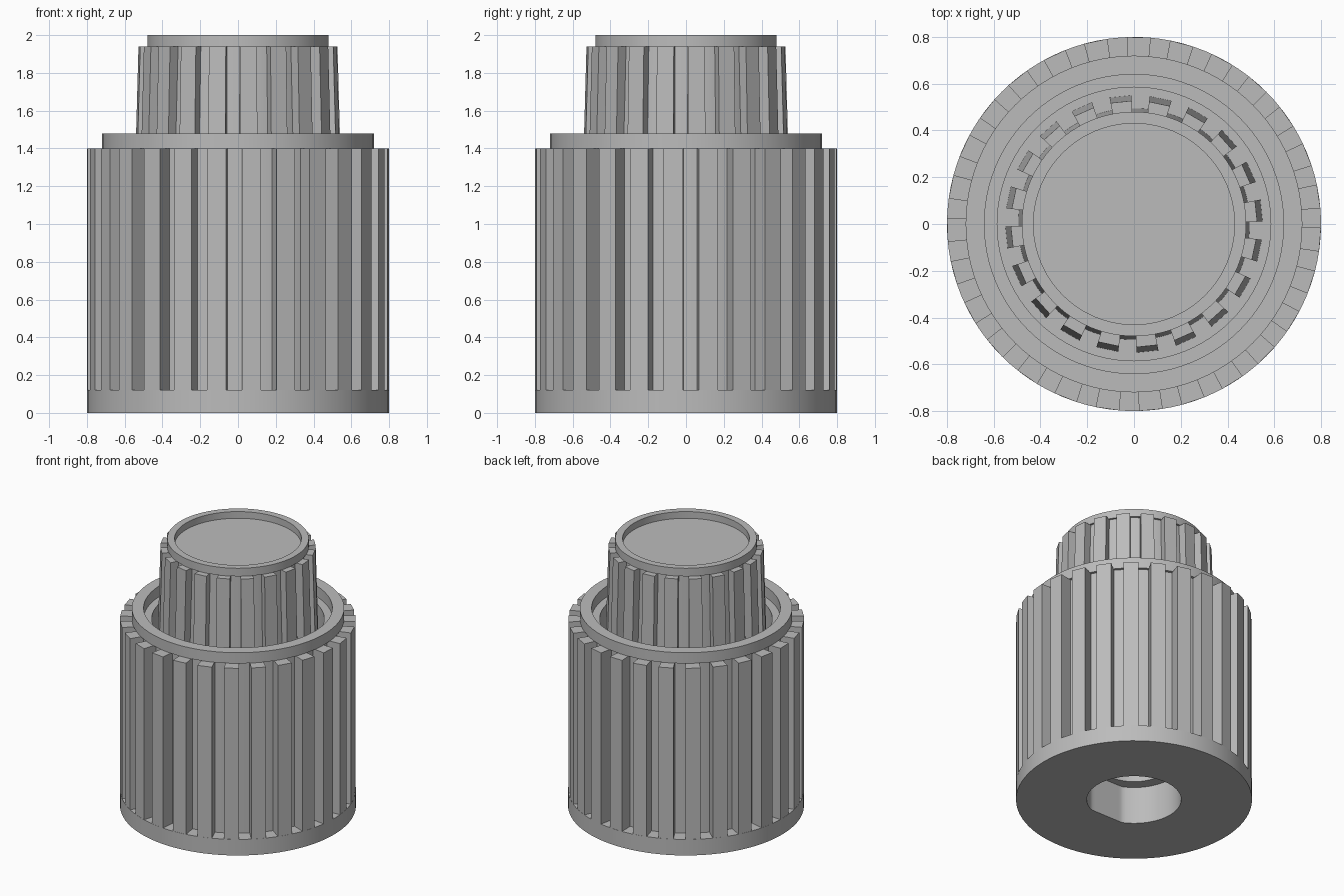
import bpy
import bmesh
from math import sin, cos, pi, radians

old = bpy.data.objects.get("Cube")
if old:
    bpy.data.objects.remove(old)

grey = bpy.data.materials.new("plain grey")
grey.use_nodes = True
colour = (0.5, 0.5, 0.5, 1)
grey.diffuse_color = colour
grey.node_tree.nodes["Principled BSDF"].inputs["Base Color"].default_value = colour


def finish(name, bm):
    bmesh.ops.recalc_face_normals(bm, faces=bm.faces)
    mesh = bpy.data.meshes.new(name)
    bm.to_mesh(mesh)
    bm.free()
    mesh.materials.append(grey)
    obj = bpy.data.objects.new(name, mesh)
    bpy.context.collection.objects.link(obj)
    bpy.ops.object.select_all(action="DESELECT")
    obj.select_set(True)
    bpy.context.view_layer.objects.active = obj
    bpy.ops.object.shade_smooth_by_angle(angle=radians(30))
    return obj


def lathe(name, profile, steps=96, flat=None):
    """Turn an (r, z) outline that starts and ends on the axis.
    flat = (radius, y) trims the bore of that radius to a D shape."""
    bm = bmesh.new()
    rings = []
    for r, z in profile:
        if r == 0:
            rings.append([bm.verts.new((0, 0, z))] * steps)
            continue
        ring = []
        for i in range(steps):
            a = 2 * pi * i / steps
            y = r * sin(a)
            if flat and r == flat[0]:
                y = max(y, flat[1])
            ring.append(bm.verts.new((r * cos(a), y, z)))
        rings.append(ring)
    for low, high in zip(rings, rings[1:]):
        for i in range(steps):
            j = (i + 1) % steps
            corners = dict.fromkeys((low[i], low[j], high[j], high[i]))
            bm.faces.new(list(corners))
    return finish(name, bm)


def ribs(name, count, first, share, bottom, top):
    """Ring of wedges; bottom and top are (inner r, outer r, z)."""
    bm = bmesh.new()
    half = share * pi / count
    for k in range(count):
        a = first + 2 * pi * k / count
        ends = []
        for inner, outer, z in (bottom, top):
            ends.append([bm.verts.new((r * cos(t), r * sin(t), z))
                         for r, t in ((inner, a - half), (outer, a - half),
                                      (outer, a + half), (inner, a + half))])
        low, high = ends
        bm.faces.new(low)
        bm.faces.new(high)
        for i in range(4):
            j = (i + 1) % 4
            bm.faces.new((low[i], low[j], high[j], high[i]))
    return finish(name, bm)


# Outer knob: stepped shaft bore, solid skirt, recessed grip, rim and well
lathe("outer_knob", [
    (0, 1.0), (0.24, 1.0), (0.24, 0.28), (0.32, 0.28), (0.32, 0),
    (0.8, 0), (0.8, 0.12), (0.7, 0.12), (0.7, 1.4), (0.72, 1.4),
    (0.72, 1.48), (0.64, 1.48), (0.64, 1.4), (0.585, 1.4),
    (0.585, 1.1), (0, 1.1)], flat=(0.32, -0.29))

# Inner knob: tapered grip with a dished cap
lathe("inner_knob", [
    (0, 1.1), (0.495, 1.1), (0.465, 1.94), (0.48, 1.94),
    (0.48, 2.0), (0.43, 2.0), (0.43, 1.95), (0, 1.95)])

# Grip ribs on both knobs
pitch = 2 * pi / 27
ribs("outer_ribs", 27, -pi / 2 - 0.026 + pitch / 2, 0.55,
     (0.69, 0.8, 0.12), (0.69, 0.8, 1.4))
ribs("inner_ribs", 20, radians(6), 0.55,
     (0.47, 0.55, 1.1), (0.45, 0.527, 1.94))
